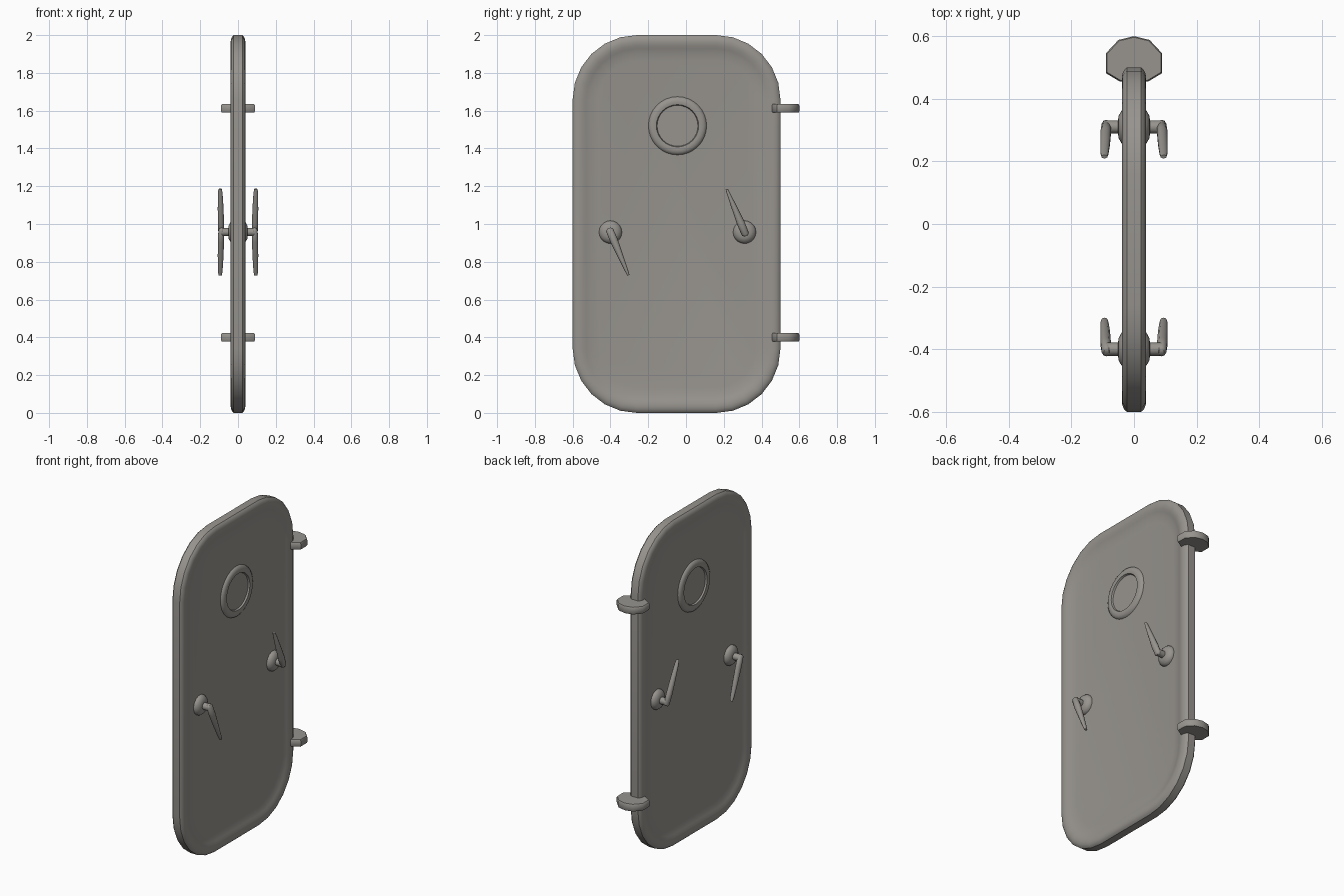
import bpy, bmesh, math

if "Cube" in bpy.data.objects:
    bpy.data.objects.remove(bpy.data.objects["Cube"])

mat = bpy.data.materials.new("weathered_grey_steel")
mat.diffuse_color = (0.31, 0.295, 0.272, 1)
mat.use_nodes = True
mat.node_tree.nodes["Principled BSDF"].inputs["Base Color"].default_value = mat.diffuse_color


def loft(name, rings, cap_start=True, mirror=True, angle=40):
    """Skin a list of equal-length vertex rings; optionally mirror across x = 0."""
    bm = bmesh.new()
    vs = [[bm.verts.new(p) for p in r] for r in rings]
    n = len(rings[0])
    for a, b in zip(vs, vs[1:]):
        for i in range(n):
            j = (i + 1) % n
            bm.faces.new((a[i], a[j], b[j], b[i]))
    bm.faces.new(vs[-1])
    if cap_start:
        bm.faces.new(vs[0][::-1])
    bmesh.ops.recalc_face_normals(bm, faces=bm.faces)
    # open half shells: the end cap must face +x
    if not cap_start:
        bm.faces.ensure_lookup_table()
        cap = bm.faces[-1]
        cap.normal_update()
        if cap.normal.x < 0:
            bmesh.ops.reverse_faces(bm, faces=bm.faces)
    me = bpy.data.meshes.new(name)
    bm.to_mesh(me)
    bm.free()
    ob = bpy.data.objects.new(name, me)
    bpy.context.collection.objects.link(ob)
    me.materials.append(mat)
    if mirror:
        m = ob.modifiers.new("mirror", 'MIRROR')
        m.use_axis[0] = True
    bpy.ops.object.select_all(action='DESELECT')
    ob.select_set(True)
    bpy.context.view_layer.objects.active = ob
    bpy.ops.object.shade_smooth_by_angle(angle=math.radians(angle))
    return ob


def outline(d, x, seg=6):
    """Rounded door outline inset by d, at depth x."""
    R = 0.34
    r = R - d
    pts = []
    corners = [(0.5 - R, 2 - R), (-0.6 + R, 2 - R), (-0.6 + R, R), (0.5 - R, R)]
    for k, (cy, cz) in enumerate(corners):
        for i in range(seg + 1):
            a = math.pi / 2 * (k + i / seg)
            pts.append((x, cy + r * math.cos(a), cz + r * math.sin(a)))
    return pts


def circle(y, z, r, x, n=32):
    return [(x, y + r * math.cos(2 * math.pi * i / n), z + r * math.sin(2 * math.pi * i / n))
            for i in range(n)]


# Door leaf: rounded rim rolling into a recessed panel
door_profile = [(0, 0), (0, 0.023), (0.007, 0.031), (0.02, 0.037), (0.035, 0.039),
                (0.055, 0.037), (0.072, 0.031), (0.095, 0.025), (0.135, 0.02)]
loft("door_leaf", [outline(d, x) for d, x in door_profile], cap_start=False)

# Porthole: raised ring with a recessed pane
port_profile = [(0.155, 0.018), (0.152, 0.026), (0.14, 0.034), (0.125, 0.036),
                (0.112, 0.034), (0.108, 0.024)]
loft("porthole", [circle(-0.045, 1.52, r, x) for r, x in port_profile], cap_start=False)

# Handles: domed base, spindle and tapering lever on both faces
lever_sections = [(-0.022, 0.010, 0.079, 0.097), (-0.012, 0.020, 0.073, 0.104),
                  (0.05, 0.021, 0.073, 0.108), (0.14, 0.015, 0.076, 0.108),
                  (0.22, 0.009, 0.081, 0.107), (0.247, 0.006, 0.085, 0.104)]
for name, y, z, dy, dz in (("left", -0.4, 0.957, 0.385, -0.923),
                           ("right", 0.31, 0.957, -0.385, 0.923)):
    base = [(0.061, 0.018), (0.060, 0.028), (0.052, 0.040), (0.036, 0.049), (0.022, 0.051)]
    loft(name + "_handle_base", [circle(y, z, r, x, 20) for r, x in base], cap_start=False)
    loft(name + "_handle_spindle", [circle(y, z, 0.021, x, 12) for x in (0.04, 0.09)])
    rings = []
    for t, w, x0, x1 in lever_sections:
        ring = []
        for i in range(10):
            a = 2 * math.pi * i / 10
            s = w * math.cos(a)
            x = (x0 + x1) / 2 + (x1 - x0) / 2 * math.sin(a)
            ring.append((x, y + dy * t - dz * s, z + dz * t + dy * s))
        rings.append(ring)
    loft(name + "_handle_lever", rings, angle=50)

# Hinges: faceted lugs wrapping the door edge
half = [(0.045, 0.455), (0.09, 0.482), (0.09, 0.545), (0.05, 0.588)]
plan = half + [(0, 0.6)] + [(-x, y) for x, y in reversed(half)]
for name, zc in (("upper", 1.612), ("lower", 0.4)):
    rings = []
    for dz, s in ((-0.022, 0.95), (-0.015, 1), (0.015, 1), (0.022, 0.95)):
        rings.append([(x * s, 0.53 + (y - 0.53) * s, zc + dz) for x, y in plan])
    loft(name + "_hinge", rings, mirror=False, angle=48)
